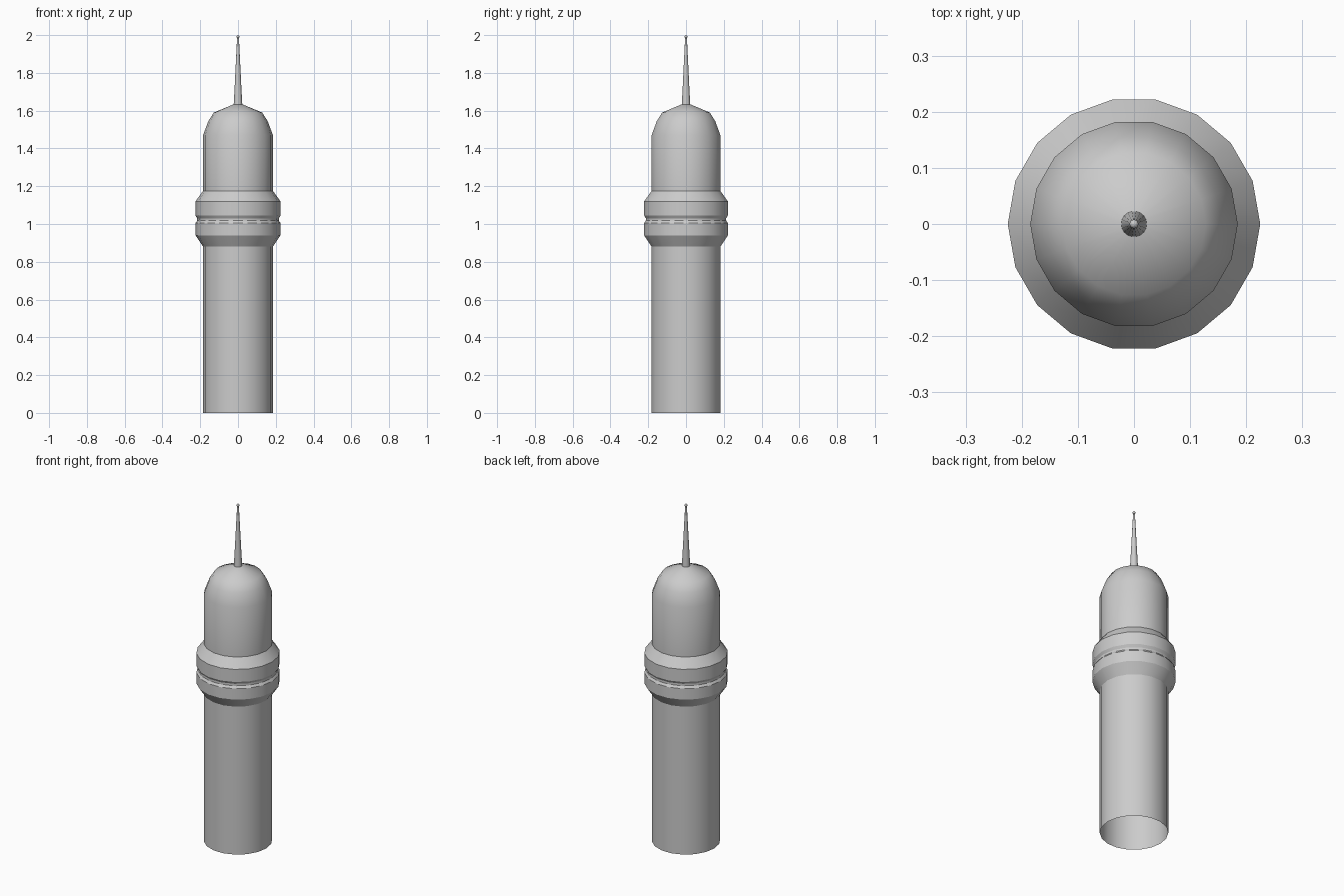
import bpy, bmesh, math

if "Cube" in bpy.data.objects:
    bpy.data.objects.remove(bpy.data.objects["Cube"])


def lathe(name, profile, sides, angle, cap=False):
    """Spin a (radius, height) profile around z and smooth it by angle."""
    bm = bmesh.new()
    rings = []
    for r, z in profile:
        rings.append([bm.verts.new((r * math.cos(2 * math.pi * i / sides),
                                    r * math.sin(2 * math.pi * i / sides), z))
                      for i in range(sides)])
    for lo, hi in zip(rings, rings[1:]):
        for i in range(sides):
            j = (i + 1) % sides
            bm.faces.new((lo[i], lo[j], hi[j], hi[i]))
    if cap:
        bm.faces.new(rings[-1])
    mesh = bpy.data.meshes.new(name)
    bm.to_mesh(mesh)
    bm.free()
    obj = bpy.data.objects.new(name, mesh)
    bpy.context.collection.objects.link(obj)
    bpy.ops.object.select_all(action='DESELECT')
    obj.select_set(True)
    bpy.context.view_layer.objects.active = obj
    bpy.ops.object.shade_smooth_by_angle(angle=math.radians(angle))
    return obj


SIDES = 18

# Open-bottomed tube
lathe("lower_body", [(0.185, 0), (0.185, 0.88)], SIDES, 30)

# Wide chamfered collar with a shallow groove round the middle
lathe("collar", [(0.185, 0.88), (0.225, 0.94), (0.225, 1.005), (0.216, 1.018),
                 (0.216, 1.03), (0.225, 1.045), (0.225, 1.12), (0.185, 1.175)],
      SIDES, 30)

# Upper tube rounding into a dome
lathe("dome", [(0.185, 1.175), (0.185, 1.47), (0.157, 1.545), (0.128, 1.59),
               (0.02, 1.635)], SIDES, 45, cap=True)

# Tapered antenna
lathe("antenna", [(0.023, 1.63), (0.019, 1.70), (0.005, 1.985)], SIDES, 30, cap=True)

# Ball at the antenna tip
bpy.ops.mesh.primitive_uv_sphere_add(segments=12, ring_count=8, radius=0.008,
                                     location=(0, 0, 1.992))
bpy.context.object.name = "antenna_tip"
bpy.ops.object.shade_smooth()
